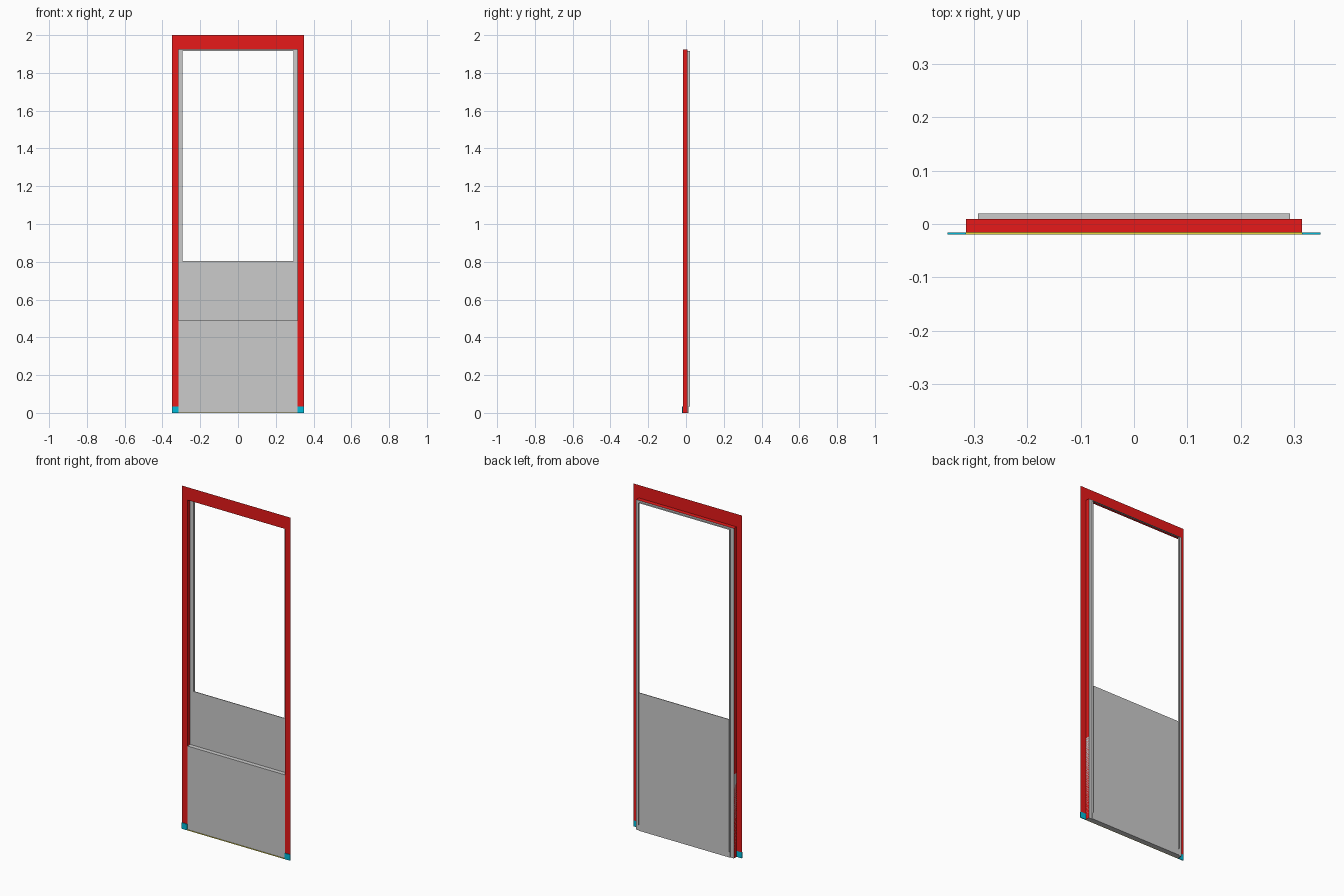
import bpy, bmesh

if "Cube" in bpy.data.objects:
    bpy.data.objects.remove(bpy.data.objects["Cube"])

FRONT, MID, BACK = -0.016, 0.009, 0.02   # main depth planes


def colour(name, rgb):
    m = bpy.data.materials.new(name)
    m.diffuse_color = (*rgb, 1)
    m.use_nodes = True
    m.node_tree.nodes["Principled BSDF"].inputs["Base Color"].default_value = m.diffuse_color
    return m


RED = colour("red", (0.8, 0.01, 0.01))
CYAN = colour("cyan", (0.0, 0.5, 0.7))
YELLOW = colour("yellow", (0.8, 0.7, 0.05))


def finish(name, bm, mat):
    me = bpy.data.meshes.new(name)
    bm.to_mesh(me)
    bm.free()
    ob = bpy.data.objects.new(name, me)
    bpy.context.collection.objects.link(ob)
    if mat:
        me.materials.append(mat)
    return ob


def box(name, x, y, z, mat=None):
    bm = bmesh.new()
    bmesh.ops.create_cube(bm, size=1)
    for v in bm.verts:
        for i, (a, b) in enumerate((x, y, z)):
            v.co[i] = a if v.co[i] < 0 else b
    return finish(name, bm, mat)


def portal(name, profile, bottom, mat=None):
    """Folded sheet following an upside-down U; profile rows are half width, top, depth."""
    bm = bmesh.new()
    rows = [[bm.verts.new(p) for p in ((-x, y, bottom), (-x, y, top), (x, y, top), (x, y, bottom))]
            for x, top, y in profile]
    for a, b in zip(rows, rows[1:]):
        for i in range(3):
            bm.faces.new((a[i], a[i + 1], b[i + 1], b[i]))
    return finish(name, bm, mat)


# Red front flange and the jamb folding back from it
portal("frame_flange", [(0.35, 2.0, FRONT), (0.315, 1.925, FRONT)], 0.035, RED)
portal("frame_jamb", [(0.315, 1.925, FRONT), (0.315, 1.925, MID)], 0, RED)

# Grey inner stop with rear lip
portal("inner_stop", [(0.315, 1.925, MID), (0.293, 1.915, MID), (0.293, 1.915, BACK)], 0.035)

# Lower door block and taller thin panel behind it
box("lower_panel", (-0.315, 0.315), (FRONT, MID), (0, 0.49))
box("upper_panel", (-0.293, 0.293), (MID, 0.013), (0, 0.805))

# Cyan feet under the flange and yellow sill between them
for side, x in (("left", (-0.35, -0.315)), ("right", (0.315, 0.35))):
    box("foot_" + side, x, (-0.02, FRONT), (0, 0.035), CYAN)
box("sill", (-0.315, 0.315), (-0.02, FRONT), (0, 0.003), YELLOW)
